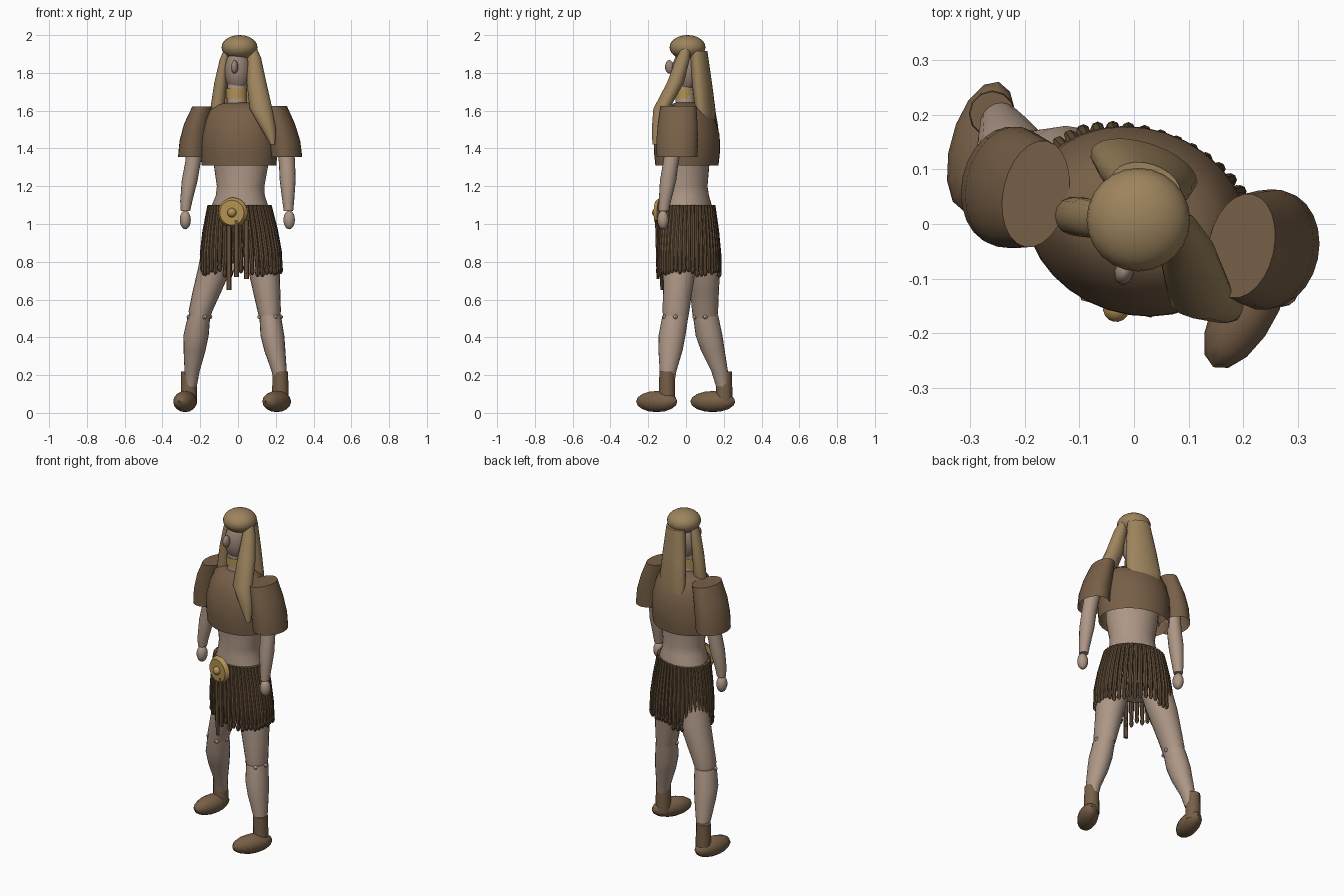
import bpy, bmesh, math, random
from mathutils import Matrix, Vector, Euler

random.seed(4)


def material(name, rgb):
    m = bpy.data.materials.new(name)
    m.diffuse_color = (*rgb, 1)
    return m


SKIN = material("skin", (0.42, 0.31, 0.24))
FACE = material("shaded_skin", (0.32, 0.23, 0.18))
LEATHER = material("leather", (0.185, 0.115, 0.063))
FRINGE = material("dark_leather", (0.135, 0.082, 0.042))
HAIR = material("hair", (0.335, 0.228, 0.11))
GOLD = material("gold", (0.45, 0.285, 0.09))


def finish(name, bm, mat, angle=40):
    bmesh.ops.recalc_face_normals(bm, faces=bm.faces)
    mesh = bpy.data.meshes.new(name)
    bm.to_mesh(mesh)
    bm.free()
    mesh.materials.append(mat)
    ob = bpy.data.objects.new(name, mesh)
    bpy.context.collection.objects.link(ob)
    bpy.ops.object.select_all(action='DESELECT')
    ob.select_set(True)
    bpy.context.view_layer.objects.active = ob
    bpy.ops.object.shade_smooth_by_angle(angle=math.radians(angle))
    return ob


def add_loft(bm, sections, n=20, yaw=0, bottom=True, top=True):
    """Elliptical rings (x, y, z, rx, ry) joined from first to last."""
    c, s = math.cos(math.radians(yaw)), math.sin(math.radians(yaw))
    rings = []
    for x, y, z, rx, ry in sections:
        ring = []
        for i in range(n):
            a = 2 * math.pi * i / n
            u, v = rx * math.cos(a), ry * math.sin(a)
            ring.append(bm.verts.new((x + u * c - v * s, y + u * s + v * c, z)))
        rings.append(ring)
    for r0, r1 in zip(rings, rings[1:]):
        for i in range(n):
            j = (i + 1) % n
            bm.faces.new((r0[i], r0[j], r1[j], r1[i]))
    if bottom:
        bm.faces.new(rings[0])
    if top:
        bm.faces.new(rings[-1])


def loft(name, mat, sections, **kw):
    bm = bmesh.new()
    add_loft(bm, sections, **kw)
    return finish(name, bm, mat)


def add_ball(bm, loc, size, rot=(0, 0, 0), seg=20, rings=12):
    mat = (Matrix.Translation(loc) @ Euler([math.radians(r) for r in rot]).to_matrix().to_4x4()
           @ Matrix.Diagonal((*size, 1)))
    bmesh.ops.create_uvsphere(bm, u_segments=seg, v_segments=rings, radius=1, matrix=mat)


def ball(name, mat, loc, size, **kw):
    bm = bmesh.new()
    add_ball(bm, loc, size, **kw)
    return finish(name, bm, mat)


# Head, nose, neck and choker
ball("head", FACE, (-0.002, 0.0, 1.81), (0.07, 0.075, 0.115), rot=(0, 0, -15))
ball("nose", FACE, (-0.018, -0.088, 1.832), (0.018, 0.024, 0.036), rot=(0, 0, -15), seg=12, rings=8)
loft("neck", SKIN, [(-0.006, -0.004, 1.58, 0.056, 0.054), (-0.006, -0.004, 1.77, 0.05, 0.05)])
loft("choker", GOLD, [(-0.008, -0.006, 1.665, 0.056, 0.053), (-0.008, -0.006, 1.718, 0.056, 0.053)])

# Hair: cap, two front locks and a long back fall
ball("hair_cap", HAIR, (0.008, 0.008, 1.935), (0.095, 0.095, 0.065), seg=24, rings=14)
loft("left_lock", HAIR, [(-0.12, 0.0, 1.50, 0.022, 0.025), (-0.108, 0.015, 1.62, 0.037, 0.036),
                         (-0.092, 0.012, 1.75, 0.033, 0.036), (-0.073, 0.008, 1.87, 0.024, 0.034),
                         (-0.058, 0.008, 1.93, 0.014, 0.025)], n=14)
loft("right_lock", HAIR, [(0.184, -0.16, 1.42, 0.012, 0.018), (0.163, -0.15, 1.50, 0.038, 0.032),
                          (0.122, -0.13, 1.61, 0.060, 0.044), (0.098, -0.055, 1.75, 0.052, 0.046),
                          (0.086, -0.015, 1.88, 0.036, 0.037), (0.08, 0.0, 1.93, 0.02, 0.025)], n=14)
loft("back_hair", HAIR, [(0.018, 0.105, 1.51, 0.10, 0.042), (0.018, 0.103, 1.60, 0.102, 0.046),
                         (0.02, 0.085, 1.74, 0.09, 0.048), (0.022, 0.067, 1.915, 0.066, 0.044)],
     n=24, yaw=-18)

# Torso: bare waist inside an open leather top
loft("waist", SKIN, [(0.015, 0.01, 0.86, 0.15, 0.11), (0.01, 0.01, 0.98, 0.175, 0.13),
                     (0.01, 0.008, 1.09, 0.155, 0.128), (0.012, 0.002, 1.15, 0.132, 0.118),
                     (0.014, 0.0, 1.20, 0.128, 0.112), (0.016, 0.0, 1.31, 0.147, 0.12),
                     (0.01, 0.0, 1.45, 0.155, 0.125)], n=28, yaw=-20)
loft("chest_top", LEATHER, [(0.005, 0.005, 1.31, 0.202, 0.163), (0.005, 0.005, 1.38, 0.207, 0.171),
                            (0.005, 0.005, 1.47, 0.203, 0.17), (0.005, 0.005, 1.55, 0.185, 0.147),
                            (0.005, 0.004, 1.60, 0.165, 0.118), (0.003, 0.0, 1.63, 0.13, 0.08),
                            (0.0, 0.0, 1.642, 0.06, 0.055)], n=32, yaw=-18, bottom=False)

# Shoulder sleeves, open below
loft("left_sleeve", LEATHER, [(-0.235, 0.07, 1.355, 0.081, 0.11), (-0.228, 0.068, 1.44, 0.08, 0.112),
                              (-0.21, 0.062, 1.53, 0.074, 0.108), (-0.18, 0.055, 1.622, 0.06, 0.099)],
     n=24, yaw=-12, bottom=False)
loft("right_sleeve", LEATHER, [(0.255, -0.047, 1.355, 0.084, 0.109), (0.246, -0.047, 1.44, 0.082, 0.112),
                               (0.225, -0.044, 1.53, 0.075, 0.107), (0.197, -0.04, 1.625, 0.06, 0.097)],
     n=24, yaw=-12, bottom=False)

# Arms and hands
loft("left_arm", SKIN, [(-0.278, 0.052, 1.07, 0.025, 0.027), (-0.274, 0.053, 1.12, 0.032, 0.033),
                        (-0.256, 0.06, 1.23, 0.042, 0.043), (-0.238, 0.065, 1.33, 0.041, 0.041),
                        (-0.215, 0.06, 1.56, 0.048, 0.05)], n=16)
loft("right_arm", SKIN, [(0.267, -0.118, 1.07, 0.025, 0.027), (0.266, -0.112, 1.12, 0.031, 0.032),
                         (0.263, -0.095, 1.23, 0.042, 0.043), (0.259, -0.08, 1.33, 0.043, 0.041),
                         (0.235, -0.045, 1.56, 0.048, 0.05)], n=16)
ball("left_hand", SKIN, (-0.279, 0.05, 1.022), (0.03, 0.034, 0.05), seg=14, rings=10)
ball("right_hand", SKIN, (0.271, -0.122, 1.022), (0.031, 0.03, 0.05), seg=14, rings=10)

# Legs
loft("left_thigh", SKIN, [(-0.204, 0.102, 0.50, 0.055, 0.064), (-0.198, 0.101, 0.54, 0.063, 0.069),
                          (-0.165, 0.098, 0.64, 0.076, 0.076), (-0.125, 0.092, 0.76, 0.088, 0.088),
                          (-0.085, 0.06, 0.95, 0.09, 0.092)])
loft("right_thigh", SKIN, [(0.168, -0.055, 0.50, 0.054, 0.066), (0.165, -0.053, 0.54, 0.062, 0.071),
                           (0.152, -0.045, 0.64, 0.072, 0.077), (0.137, -0.035, 0.76, 0.084, 0.088),
                           (0.11, -0.02, 0.95, 0.09, 0.092)])
loft("left_calf", SKIN, [(-0.25, 0.195, 0.14, 0.032, 0.036), (-0.243, 0.178, 0.22, 0.04, 0.044),
                         (-0.23, 0.142, 0.33, 0.058, 0.063), (-0.222, 0.122, 0.41, 0.067, 0.071),
                         (-0.206, 0.104, 0.515, 0.059, 0.067)])
loft("right_calf", SKIN, [(0.226, -0.1, 0.14, 0.032, 0.036), (0.218, -0.095, 0.22, 0.04, 0.044),
                          (0.195, -0.082, 0.33, 0.056, 0.064), (0.182, -0.074, 0.41, 0.063, 0.071),
                          (0.17, -0.056, 0.515, 0.057, 0.069)])

# Knee beads
bm = bmesh.new()
for kx, ky in ((-0.205, 0.102), (0.169, -0.056)):
    for a in (-165, -60, 0):
        p = Vector((kx + 0.056 * math.cos(math.radians(a)), ky + 0.064 * math.sin(math.radians(a)), 0.508))
        add_ball(bm, p, (0.013, 0.013, 0.012), seg=8, rings=6)
finish("knee_beads", bm, SKIN)

# Boots: shaft and rounded foot
for side, shaft, foot, turn in (("left", (-0.26, 0.202), (-0.28, 0.142), -15),
                                ("right", (0.224, -0.1), (0.205, -0.155), -29)):
    loft(side + "_boot_shaft", LEATHER, [(*shaft, 0.05, 0.043, 0.043), (*shaft, 0.13, 0.043, 0.043),
                                         (*shaft, 0.218, 0.041, 0.041)], n=12)
    ball(side + "_boot_foot", LEATHER, (*foot, 0.06), (0.057, 0.123, 0.056), rot=(0, 0, turn), seg=14, rings=8)


# Fringed skirt: a ring of tapered strips with bead tips
def skirt_point(a, t):
    """Point on the skirt cone; t runs from waist (0) to hem (1)."""
    bulge = math.sin(t * math.pi / 2)
    u = (0.165 + 0.053 * bulge) * math.cos(a)
    v = (0.130 + 0.018 * bulge) * math.sin(a)
    c, s = math.cos(math.radians(-24)), math.sin(math.radians(-24))
    return Vector((0.008 + 0.01 * t + u * c - v * s, 0.009 + 0.006 * t + u * s + v * c, 1.10 - 0.34 * t))


bm = bmesh.new()
COUNT = 44
for i in range(COUNT):
    a = 2 * math.pi * i / COUNT
    length = random.uniform(0.93, 1.03)
    rows = [(1.0, 0.010), (0.75, 0.0135), (0.4, 0.0125), (0.0, 0.0105)]
    add_loft(bm, [(*skirt_point(a, t * length), r, r) for t, r in rows], n=8)
    tip = skirt_point(a, length) - Vector((0, 0, 0.012))
    add_ball(bm, tip, (0.0125, 0.0125, 0.024), seg=8, rings=6)
finish("skirt_fringe", bm, FRINGE)
loft("skirt_band", FRINGE, [(0.011, 0.011, 0.98, 0.182, 0.136), (0.008, 0.009, 1.10, 0.168, 0.133)],
     n=36, yaw=-24, bottom=False, top=False)

# Long front strips hanging below the buckle
bm = bmesh.new()
for x, y, low in ((-0.048, -0.128, 0.65), (-0.008, -0.148, 0.72), (0.045, -0.148, 0.71)):
    add_loft(bm, [(x, y, low, 0.014, 0.008), (x, y - 0.008, 1.02, 0.014, 0.008)], n=8, yaw=-14)
finish("front_strips", bm, FRINGE)

# Round belt buckle with a boss
bm = bmesh.new()
face = Matrix.Translation((-0.03, -0.145, 1.06)) @ Matrix.Rotation(math.radians(-14), 4, 'Z') \
    @ Matrix.Rotation(math.radians(90), 4, 'X')
bmesh.ops.create_cone(bm, cap_ends=True, segments=28, radius1=0.08, radius2=0.066, depth=0.022, matrix=face)
bmesh.ops.create_uvsphere(bm, u_segments=14, v_segments=8, radius=0.025,
                          matrix=face @ Matrix.Translation((0, 0, 0.01)))
finish("belt_buckle", bm, GOLD, 30)
